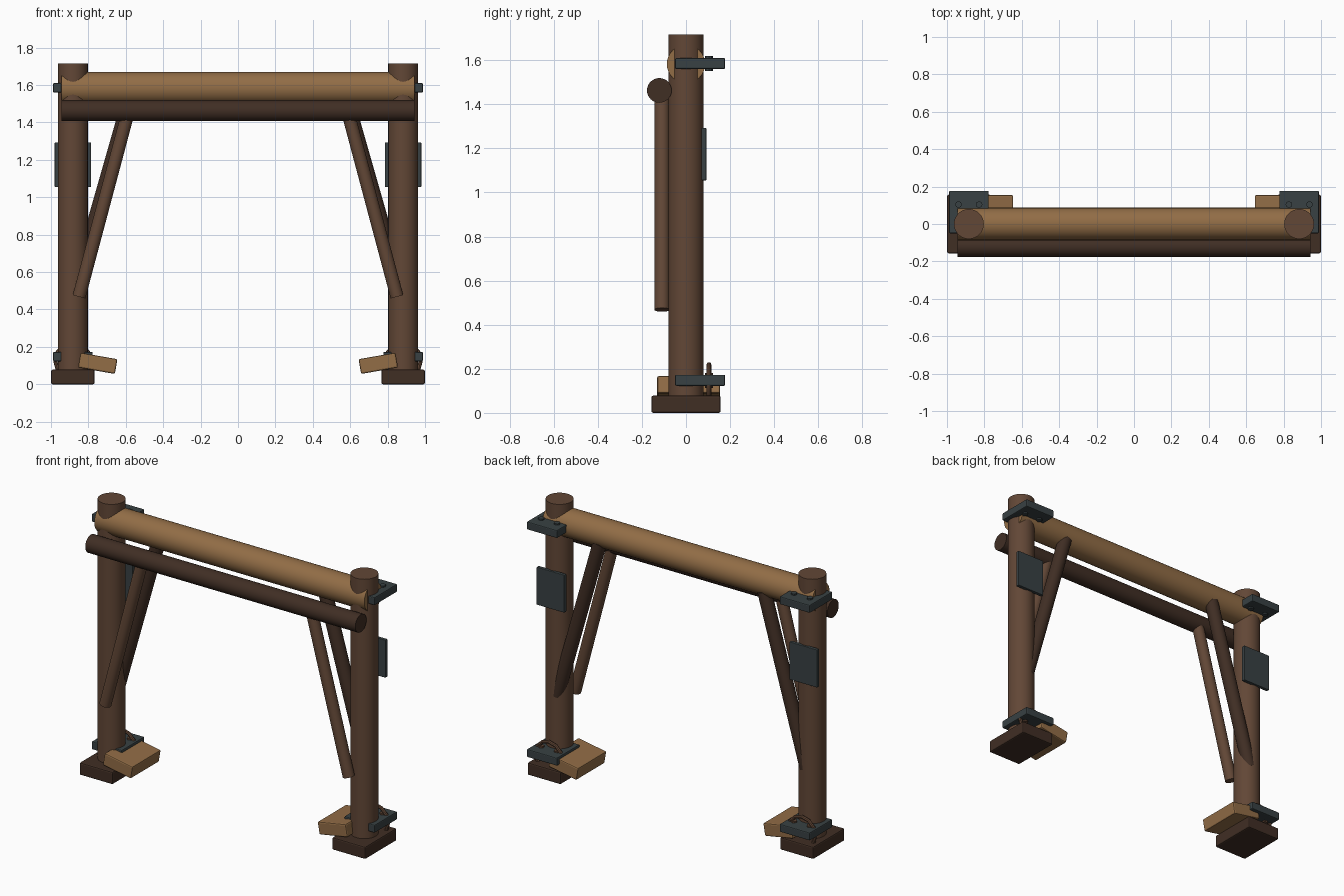
import bpy, math
from mathutils import Vector

if "Cube" in bpy.data.objects:
    bpy.data.objects.remove(bpy.data.objects["Cube"])


def material(name, rgb):
    m = bpy.data.materials.new(name)
    lin = [((c / 255 + 0.055) / 1.055) ** 2.4 for c in rgb]
    m.diffuse_color = (*lin, 1)
    m.use_nodes = True
    m.node_tree.nodes["Principled BSDF"].inputs["Base Color"].default_value = m.diffuse_color
    return m


BROWN = material("bark brown", (98, 71, 54))
DARK = material("dark wood", (64, 46, 36))
TAN = material("tan wood", (146, 109, 70))
SLATE = material("slate metal", (56, 65, 67))


def finish(name, mat, smooth=False):
    o = bpy.context.object
    o.name = name
    o.data.materials.append(mat)
    if smooth:
        bpy.ops.object.shade_smooth_by_angle(angle=math.radians(35))
    return o


def log(name, a, b, r, mat, sides=32):
    """Round log between two points."""
    a, b = Vector(a), Vector(b)
    d = b - a
    bpy.ops.mesh.primitive_cylinder_add(
        vertices=sides, radius=r, depth=d.length, location=(a + b) / 2,
        rotation=d.to_track_quat('Z', 'Y').to_euler())
    return finish(name, mat, True)


def block(name, centre, size, mat, bevel=0.008, tilt=0):
    """Box with softened edges, tilted about y."""
    bpy.ops.mesh.primitive_cube_add(size=1, location=centre, rotation=(0, tilt, 0))
    o = bpy.context.object
    o.scale = size
    bpy.ops.object.transform_apply(location=False, rotation=False, scale=True)
    if bevel:
        m = o.modifiers.new("soft edges", 'BEVEL')
        m.width = bevel
        m.segments = 2
    return finish(name, mat)


# Cross logs
log("main_beam", (-0.943, 0, 1.583), (0.943, 0, 1.583), 0.087, TAN)
log("front_rail", (-0.943, -0.121, 1.463), (0.943, -0.121, 1.463), 0.056, DARK)

for side, s in (("left", -1), ("right", 1)):
    px = 0.883 * s

    # Post and foot
    log(side + "_post", (px, 0, 0.04), (px, 0, 1.716), 0.08, BROWN)
    block(side + "_foot", (px, 0, 0.039), (0.232, 0.314, 0.078), DARK)

    # Tilted wedge at the inner side of the foot
    block(side + "_wedge", (0.75 * s, 0.012, 0.112), (0.2, 0.285, 0.08), TAN,
          0.008, math.radians(-10 * s))

    # Diagonal braces: thin one in front, thick one under the beam
    log(side + "_front_brace", (0.85 * s, -0.109, 0.468),
        (0.578 * s, -0.109, 1.49), 0.035, BROWN, 24)
    log(side + "_rear_brace", (0.87 * s, 0.038, 0.5),
        (0.573 * s, 0.038, 1.54), 0.041, DARK, 24)

    # Back plate
    block(side + "_back_plate", (px, 0.081, 1.174), (0.194, 0.022, 0.238), SLATE, 0.003)

    # Brackets around the post with bolts
    for level, z, bolt_mat in (("upper", 1.585, SLATE), ("lower", 0.148, BROWN)):
        block(f"{side}_{level}_bracket", (px, 0.064, z), (0.212, 0.227, 0.05), SLATE, 0.006)
        for i, dx in enumerate((-0.055, 0.055)):
            log(f"{side}_{level}_bolt_{i + 1}", (px + dx, 0.104, z - 0.034),
                (px + dx, 0.104, z + 0.034), 0.018, bolt_mat, 8)

    # Thin hoop standing behind the post
    bpy.ops.mesh.primitive_torus_add(
        major_segments=12, minor_segments=8, major_radius=0.094, minor_radius=0.011,
        location=(px, 0.104, 0.125), rotation=(math.pi / 2, 0, 0))
    finish(side + "_hoop", BROWN, True)
